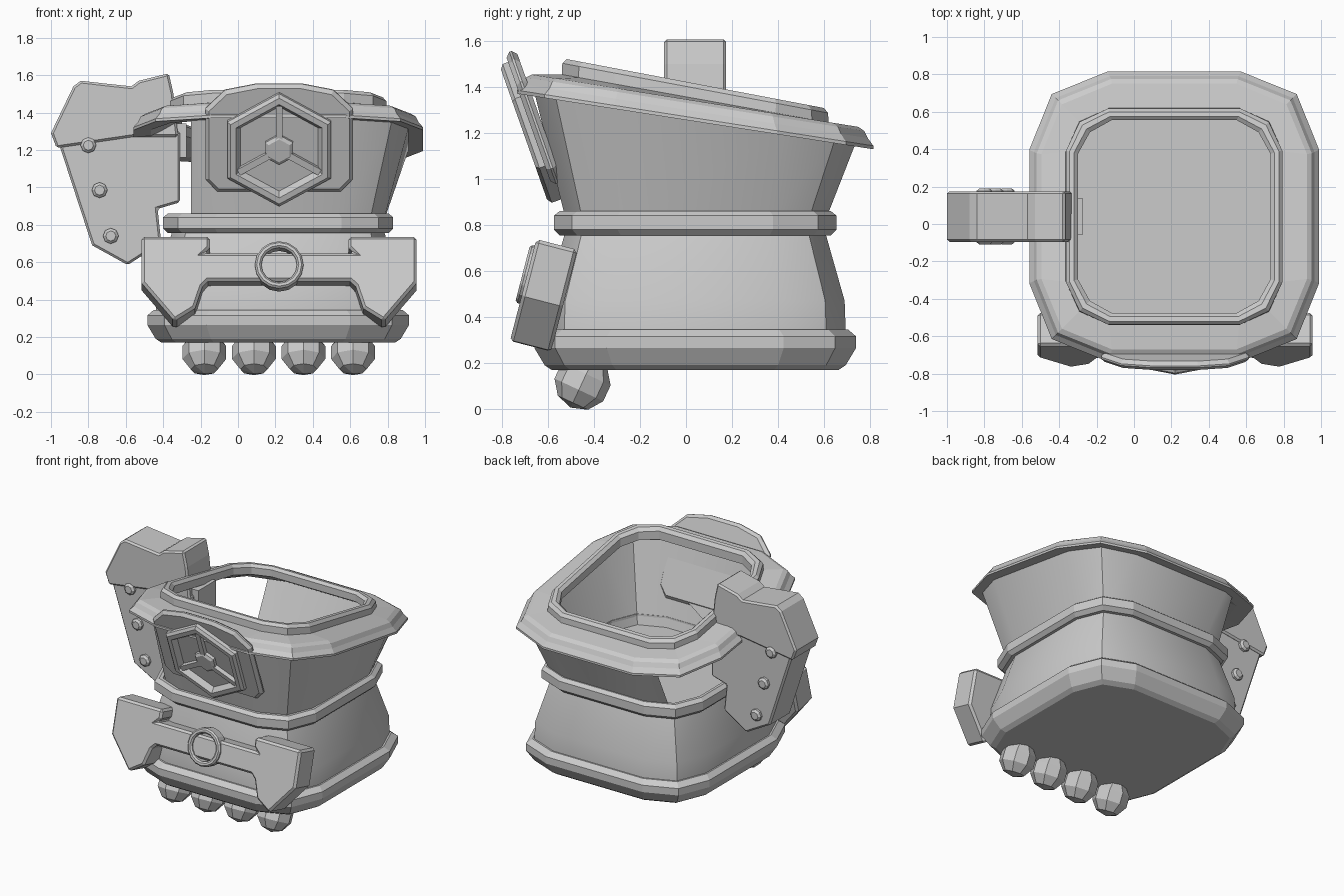
import bpy, bmesh, math
from mathutils import Matrix, Vector

if "Cube" in bpy.data.objects:
    bpy.data.objects.remove(bpy.data.objects["Cube"])

CX, CY = 0.215, 0.04          # middle of the pot
grey = bpy.data.materials.new("plain grey")
grey.diffuse_color = (0.60, 0.60, 0.60, 1)
grey.use_nodes = True
grey.node_tree.nodes["Principled BSDF"].inputs["Base Color"].default_value = grey.diffuse_color


def finish(bm, name, matrix=None, bevel=0, smooth=False):
    bmesh.ops.recalc_face_normals(bm, faces=bm.faces)
    me = bpy.data.meshes.new(name)
    bm.to_mesh(me)
    bm.free()
    if matrix:
        me.transform(matrix)
    me.materials.append(grey)
    ob = bpy.data.objects.new(name, me)
    bpy.context.collection.objects.link(ob)
    if bevel:
        m = ob.modifiers.new("chamfer", 'BEVEL')
        m.width, m.segments = bevel, 1
        m.limit_method, m.angle_limit = 'ANGLE', math.radians(60)
    if smooth:
        bpy.context.view_layer.objects.active = ob
        ob.select_set(True)
        bpy.ops.object.shade_smooth_by_angle(angle=math.radians(28))
        ob.select_set(False)
    return ob


def skin(loops, wrap=False, cap_start=False, cap_end=False):
    """Join a list of equal closed loops with quads."""
    bm = bmesh.new()
    vs = [[bm.verts.new(p) for p in loop] for loop in loops]
    n = len(vs[0])
    for a, b in zip(vs, vs[1:] + vs[:1] if wrap else vs[1:]):
        for i in range(n):
            bm.faces.new((a[i], a[(i + 1) % n], b[(i + 1) % n], b[i]))
    if cap_start:
        bm.faces.new(vs[0])
    if cap_end:
        bm.faces.new(vs[-1])
    return bm


def section(h, z, slope=0, flat=0.55, mid=0.87):
    """Square of half width h with two-step corners, on a plane sloping down to the back."""
    loop = []
    for k in range(4):
        r = Matrix.Rotation(k * math.pi / 2, 2)
        for p in ((1, -flat), (1, flat), (mid, mid)):
            q = r @ Vector(p) * h
            loop.append((CX + q.x, CY + q.y, z - slope * q.y))
    return loop


def ngon(n, r, w, turn=0):
    return [(r * math.cos(turn + 2 * math.pi * i / n),
             r * math.sin(turn + 2 * math.pi * i / n), w) for i in range(n)]


def frame(x, y, z, tilt=0):
    """Local xy plane stands upright facing the front; positive tilt leans the top forward."""
    return Matrix.Translation((x, y, z)) @ Matrix.Rotation(math.radians(90 + tilt), 4, 'X')


def prism(name, pts, back, front, matrix, bevel=0):
    bm = skin([[(u, v, w) for u, v in pts] for w in (back, front)], False, True, True)
    return finish(bm, name, matrix, bevel)


def mirrored(pts):
    return pts + [(-u, v) for u, v in reversed(pts)]


# Base ring, lower body, waist ring and floor of the bowl
finish(skin([section(*s) for s in ((0.625, 0.17), (0.655, 0.19), (0.70, 0.265), (0.70, 0.315),
                                   (0.665, 0.345), (0.65, 0.345))], cap_start=True),
       "base_ring")
finish(skin([section(*s) for s in ((0.655, 0.33), (0.65, 0.47), (0.565, 0.77), (0.56, 0.79))],
            cap_end=True), "lower_body", smooth=True)
finish(skin([section(*s) for s in ((0.565, 0.755), (0.59, 0.755), (0.615, 0.78), (0.615, 0.84),
                                   (0.59, 0.86), (0.57, 0.86))], wrap=True), "waist_ring")

# Flared upper wall, open on the handle side
bm = skin([section(0.555, 0.79), section(0.70, 1.27, 0.156)])
bmesh.ops.bisect_plane(bm, geom=bm.verts[:] + bm.edges[:] + bm.faces[:],
                       plane_co=(-0.25, 0, 0), plane_no=(-1, 0, 0), clear_outer=True)
finish(bm, "upper_wall", smooth=True)

# Sloping rim: thin flange, flat collar and raised lip
rim = ((0.68, 1.255, 0.156, 0.5), (0.775, 1.25, 0.156, 0.46), (0.775, 1.265, 0.156, 0.46),
       (0.75, 1.295, 0.156, 0.46), (0.735, 1.325, 0.158, 0.46), (0.71, 1.34, 0.16, 0.47),
       (0.58, 1.35, 0.18, 0.6), (0.578, 1.395, 0.187, 0.61),
       (0.56, 1.415, 0.19, 0.62), (0.535, 1.415, 0.19, 0.64), (0.515, 1.395, 0.19, 0.65),
       (0.515, 1.34, 0.18, 0.65))
finish(skin([section(*s, mid=0.845 if s[0] > 0.6 else 0.875) for s in rim], wrap=True), "rim")

# Handle: top cap, grip plate, inner lug and bolts
HY = 0.04
prism("handle_top", [(-1.0, 1.29), (-0.88, 1.54), (-0.84, 1.57), (-0.71, 1.555), (-0.57, 1.54),
                     (-0.53, 1.57), (-0.37, 1.61), (-0.345, 1.5), (-0.32, 1.27), (-0.56, 1.27),
                     (-0.97, 1.21)], -0.135, 0.135, frame(0, HY, 0), 0.012)
prism("handle_grip", [(-0.31, 1.30), (-0.31, 0.92), (-0.43, 0.885), (-0.41, 0.70), (-0.59, 0.585),
                      (-0.78, 0.69), (-0.95, 1.21), (-0.9, 1.3)], -0.12, 0.12,
      frame(0, HY, 0), 0.012)
prism("handle_lug", [(-0.33, 1.16), (-0.275, 1.16), (-0.275, 1.34), (-0.33, 1.34)],
      -0.10, 0.10, frame(0, HY, 0))
for i, (x, z) in enumerate(((-0.80, 1.225), (-0.74, 0.985), (-0.68, 0.74))):
    for s in (-1, 1):
        loops = [ngon(8, r, s * w) for r, w in ((0.042, 0.11), (0.042, 0.137), (0.027, 0.15))]
        finish(skin(loops, cap_end=True), f"handle_bolt_{i}_{s}", frame(x, HY, z))

# Winged belt plate with round buckle
F = frame(CX + 0.005, -0.705, 0.53, -14.5)
prism("belt_plate", mirrored([(-0.40, 0.125), (-0.37, 0.155), (-0.37, 0.215), (-0.735, 0.215),
                              (-0.735, -0.04), (-0.56, -0.25), (-0.45, -0.18), (-0.41, -0.06),
                              (-0.38, -0.03)]),
      -0.185, 0.0, F, 0.022)
buckle = [ngon(16, r, w) for r, w in ((0.13, -0.06), (0.13, 0.01), (0.12, 0.02),
                                      (0.105, 0.02), (0.095, 0.01), (0.095, -0.06))]
finish(skin(buckle, wrap=True), "belt_buckle", F @ Matrix.Translation((0, 0.055, 0)))

# Front badge: rounded plate, hexagon frame and three spokes
F = frame(CX + 0.005, -0.70, 1.195, 19.5)
prism("badge_plate", mirrored([(-0.12, 0.36), (-0.29, 0.325), (-0.395, 0.22), (-0.395, -0.18),
                               (-0.33, -0.25)]), -0.085, -0.035, F, 0.02)
T = math.pi / 6
hexagon = [ngon(6, r, w, T) for r, w in ((0.32, -0.08), (0.32, -0.01), (0.30, 0.005),
                                         (0.265, 0.005), (0.24, -0.03), (0.24, -0.08))]
finish(skin(hexagon, wrap=True), "badge_frame", F)
finish(skin([ngon(6, 0.25, -0.08, T), ngon(6, 0.25, -0.033, T)], False, True, True),
       "badge_floor", F)
finish(skin([ngon(6, 0.085, -0.06, T), ngon(6, 0.085, -0.012, T), ngon(6, 0.065, 0.0, T)],
            False, False, True), "badge_hub", F)
for k in range(3):
    prism(f"badge_spoke_{k}", [(-0.018, 0.05), (0.018, 0.05), (0.018, 0.25), (-0.018, 0.25)],
          -0.06, -0.004, F @ Matrix.Rotation(k * math.tau / 3, 4, 'Z'))

# Four toes under the front
for i in range(4):
    bm = bmesh.new()
    bmesh.ops.create_uvsphere(bm, u_segments=8, v_segments=5, radius=0.123)
    finish(bm, f"toe_{i}", Matrix.Translation((-0.18 + 0.265 * i, -0.45, 0.117))
           @ Matrix.Rotation(math.radians(-25), 4, 'X'))
